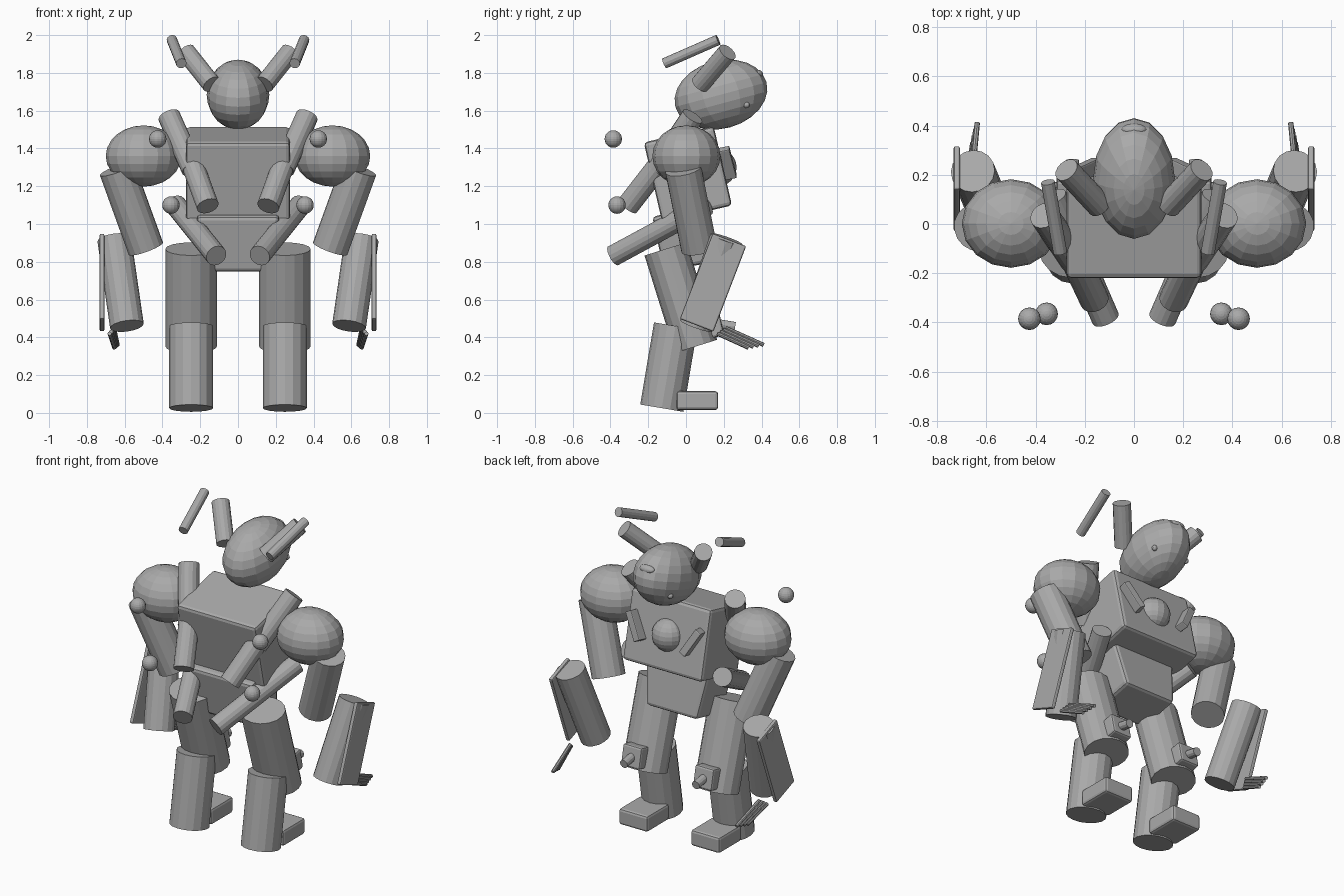
import bpy, math
from mathutils import Vector

old = bpy.data.objects.get("Cube")
if old:
    bpy.data.objects.remove(old, do_unlink=True)

grey = bpy.data.materials.new("plain grey")
grey.use_nodes = True
GREY = (0.4, 0.4, 0.4, 1)
grey.diffuse_color = GREY
grey.node_tree.nodes["Principled BSDF"].inputs["Base Color"].default_value = GREY


def finish(name):
    ob = bpy.context.object
    ob.name = name
    ob.data.materials.append(grey)
    return ob


def ball(name, loc, radii, tilt=0, segments=16, rings=12):
    bpy.ops.mesh.primitive_uv_sphere_add(segments=segments, ring_count=rings, radius=1,
                                         location=loc, rotation=(math.radians(tilt), 0, 0))
    ob = finish(name)
    ob.scale = radii
    return ob


def rod(name, a, b, r, sides=16, widen=1):
    a, b = Vector(a), Vector(b)
    d = b - a
    bpy.ops.mesh.primitive_cylinder_add(vertices=sides, radius=r, depth=d.length, location=(a + b) / 2)
    ob = finish(name)
    ob.rotation_euler = d.to_track_quat('Z', 'Y').to_euler()
    ob.scale = (widen, 1, 1)
    return ob


def box(name, loc, size, tilt=0, bevel=0.015, taper=1, roll=0):
    bpy.ops.mesh.primitive_cube_add(size=1, location=loc,
                                    rotation=(math.radians(tilt), math.radians(roll), 0))
    ob = finish(name)
    for v in ob.data.vertices:
        if v.co.z < 0:
            v.co.x *= taper
        v.co = Vector(c * s for c, s in zip(v.co, size))
    m = ob.modifiers.new("soft_edges", 'BEVEL')
    m.width = bevel
    m.segments = 2
    return ob


# Head, mouth and trunk
ball("head", (0, 0.185, 1.685), (0.166, 0.25, 0.18), 15)
ball("mouth", (0, 0.385, 1.795), (0.05, 0.025, 0.02), -35)
box("chest", (0, 0.01, 1.265), (0.55, 0.38, 0.43), 13, 0.02)
box("pelvis", (0, -0.015, 0.92), (0.44, 0.27, 0.3), 12, 0.02, 0.8)
ball("chest_orb", (0, 0.168, 1.3), (0.1, 0.1, 0.1))

for s, side in ((1, "left"), (-1, "right")):
    def p(x, y, z):
        return (s * x, y, z)

    # Eyes, horns and antlers
    ball(side + "_eye", p(0.115, 0.32, 1.63), (0.017,) * 3, 0, 12, 8)
    rod(side + "_horn", p(0.14, 0.075, 1.74), p(0.275, 0.22, 1.91), 0.052)
    rod(side + "_antler", p(0.30, -0.115, 1.85), p(0.35, 0.17, 1.975), 0.028, 12)

    # Slanted chest bars
    box(side + "_chest_bar", p(0.195, 0.205, 1.32), (0.045, 0.09, 0.18), 13, 0.006, 1, s * 30)

    # Arms
    ball(side + "_shoulder", p(0.5, 0.002, 1.36), (0.2, 0.18, 0.162))
    rod(side + "_upper_arm", p(0.64, -0.015, 1.29), p(0.488, 0.07, 0.87), 0.097)
    rod(side + "_forearm", p(0.655, 0.215, 0.92), p(0.588, 0.055, 0.46), 0.09)
    box(side + "_arm_plate", p(0.72, 0.143, 0.69), (0.025, 0.19, 0.485), -21, 0.008)
    for i in range(4):
        rod(side + "_finger", p(0.68 - 0.008 * i, 0.165 + 0.015 * i, 0.42 + 0.01 * i),
            p(0.655 - 0.006 * i, 0.33 + 0.027 * i, 0.345 + 0.005 * i), 0.011, 8)

    # Upper and lower back tubes with floating balls
    rod(side + "_back_tube_top", p(0.365, 0.035, 1.57), p(0.24, -0.15, 1.29), 0.06)
    rod(side + "_back_tube_end", p(0.25, -0.12, 1.34), p(0.16, -0.31, 1.095), 0.06)
    rod(side + "_low_tube", p(0.33, 0.11, 1.1), p(0.115, -0.385, 0.832), 0.057)
    ball(side + "_upper_ball", p(0.425, -0.385, 1.45), (0.046,) * 3)
    ball(side + "_lower_ball", p(0.355, -0.365, 1.1), (0.046,) * 3)

    # Legs
    rod(side + "_thigh", p(0.248, -0.108, 0.868), p(0.248, 0.053, 0.352), 0.117, 16, 1.17)
    rod(side + "_shin", p(0.248, -0.055, 0.46), p(0.248, -0.128, 0.025), 0.116)
    box(side + "_knee", p(0.25, 0.125, 0.46), (0.13, 0.13, 0.13), 12, 0.012)
    rod(side + "_knee_peg", p(0.25, 0.14, 0.475), p(0.25, 0.26, 0.455), 0.026, 12)
    box(side + "_foot", p(0.25, 0.06, 0.065), (0.2, 0.22, 0.1))
